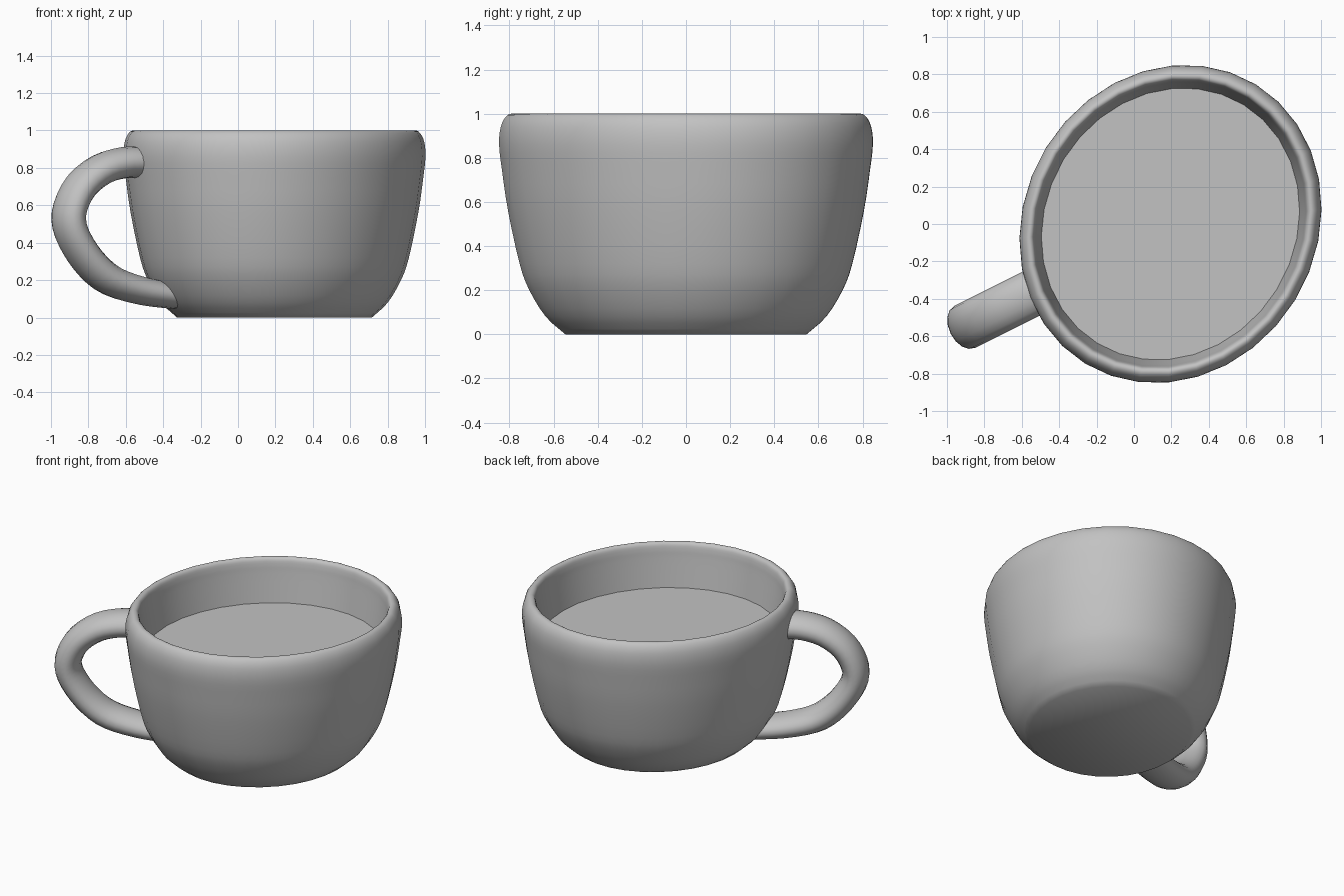
import bpy, bmesh
from math import sin, cos, pi, radians, atan2
from mathutils import Vector, Matrix

cube = bpy.data.objects.get("Cube")
if cube:
    bpy.data.objects.remove(cube, do_unlink=True)

CENTRE = Vector((0.195, 0, 0))
MAJOR, MINOR, TILT = 0.875, 0.781, radians(58.5)
SIDES = 32
LIQUID_Z = 0.71


def material(name, value):
    mat = bpy.data.materials.new(name)
    mat.use_nodes = True
    colour = (value, value, value, 1)
    mat.diffuse_color = colour
    mat.node_tree.nodes["Principled BSDF"].inputs["Base Color"].default_value = colour
    return mat


grey = material("plain grey", 0.54)


def spline(points, steps):
    """Smooth curve through the given 2D points."""
    pts = [Vector(p) for p in points]
    pts = [2 * pts[0] - pts[1]] + pts + [2 * pts[-1] - pts[-2]]
    result = []
    for a, b, c, d in zip(pts, pts[1:], pts[2:], pts[3:]):
        for k in range(steps):
            t = k / steps
            result.append(b + (c - a) * t / 2 + (a - 2.5 * b + 2 * c - d / 2) * t ** 2
                          + (1.5 * (b - c) + (d - a) / 2) * t ** 3)
    return result + [pts[-2]]


def oval(radius, z):
    """Ring of points on the slightly oval cup outline."""
    turn = Matrix.Rotation(TILT, 3, 'Z')
    angles = [2 * pi * i / SIDES for i in range(SIDES)]
    return [CENTRE + turn @ Vector((MAJOR * radius * cos(a), MINOR * radius * sin(a), z))
            for a in angles]


def loft(name, rings, cap_end=False):
    """Skin a list of point rings, capping the first and optionally the last."""
    bm = bmesh.new()
    loops = [[bm.verts.new(p) for p in ring] for ring in rings]
    for low, high in zip(loops, loops[1:]):
        for i in range(len(low)):
            j = (i + 1) % len(low)
            bm.faces.new((low[i], low[j], high[j], high[i]))
    if len(loops) == 1:
        bm.faces.new(loops[0])
    else:
        bm.faces.new(loops[0][::-1])
    if cap_end:
        bm.faces.new(loops[-1])
    mesh = bpy.data.meshes.new(name)
    bm.to_mesh(mesh)
    bm.free()
    obj = bpy.data.objects.new(name, mesh)
    bpy.context.collection.objects.link(obj)
    mesh.materials.append(grey)
    bpy.ops.object.select_all(action='DESELECT')
    obj.select_set(True)
    bpy.context.view_layer.objects.active = obj
    bpy.ops.object.shade_smooth_by_angle(angle=radians(60))


# Cup wall: up the outside, over the rounded rim, down inside to the liquid
profile = [(0.645, 0), (0.75, 0.08), (0.838, 0.2), (0.89, 0.32), (0.952, 0.56),
           (0.983, 0.735), (1, 0.86), (0.991, 0.94), (0.965, 0.985), (0.935, 1),
           (0.91, 0.988), (0.898, 0.95), (0.89, 0.9), (0.855, LIQUID_Z)]
loft("cup", [oval(r, z) for r, z in spline(profile, 3)])

# Liquid surface
loft("liquid", [oval(0.855, LIQUID_Z)])

# Handle: oval tube along a loop in a vertical plane through the cup centre
outward = Vector((-2, -1, 0)).normalized()
across = Vector((-outward.y, outward.x, 0))
up = Vector((0, 0, 1))
path = spline([(0.78, 0.83), (0.9, 0.828), (1.035, 0.792), (1.155, 0.705), (1.22, 0.59),
               (1.225, 0.49), (1.172, 0.38), (1.083, 0.273), (0.968, 0.193),
               (0.789, 0.142), (0.6, 0.115)], 3)
rings = []
for i, (s, z) in enumerate(path):
    before, after = path[max(i - 1, 0)], path[min(i + 1, len(path) - 1)]
    slope = atan2(after.y - before.y, after.x - before.x)
    normal = up * cos(slope) - outward * sin(slope)
    middle = CENTRE + outward * s + up * z
    thick = 0.084 - 0.014 * max(0, i / (len(path) - 1) - 0.75) * 4
    rings.append([middle + normal * thick * cos(a) + across * 0.125 * sin(a)
                  for a in (2 * pi * k / 16 for k in range(16))])
loft("handle", [ring[::-1] for ring in rings], cap_end=True)
